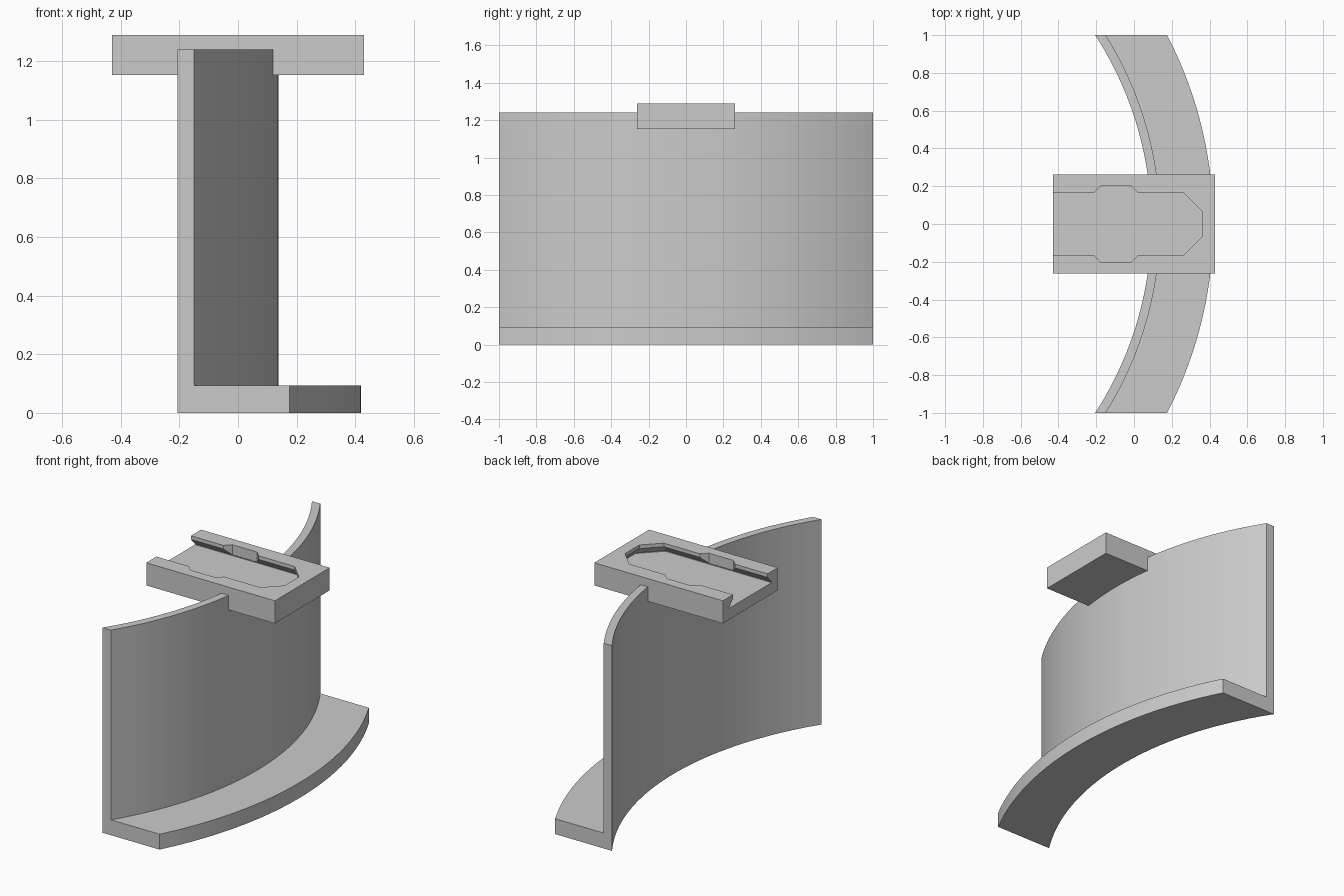
import bpy, bmesh, math

if "Cube" in bpy.data.objects:
    bpy.data.objects.remove(bpy.data.objects["Cube"])

grey = bpy.data.materials.new("light grey")
grey.diffuse_color = (0.6, 0.6, 0.6, 1)
grey.use_nodes = True
grey.node_tree.nodes["Principled BSDF"].inputs["Base Color"].default_value = grey.diffuse_color


def loft(name, rings):
    """Closed solid through a list of equal-length rings, capped at both ends."""
    bm = bmesh.new()
    loops = [[bm.verts.new(p) for p in ring] for ring in rings]
    n = len(loops[0])
    for a, b in zip(loops, loops[1:]):
        for i in range(n):
            j = (i + 1) % n
            bm.faces.new((a[i], a[j], b[j], b[i]))
    bm.faces.new(loops[0])
    bm.faces.new(loops[-1])
    bmesh.ops.recalc_face_normals(bm, faces=bm.faces)
    mesh = bpy.data.meshes.new(name)
    bm.to_mesh(mesh)
    bm.free()
    mesh.materials.append(grey)
    ob = bpy.data.objects.new(name, mesh)
    bpy.context.collection.objects.link(ob)
    return ob


# Curved wall with foot: L profile (radius, z) swept on concentric arcs,
# with its ends trimmed square at y = -1 and y = 1
CENTRE = -1.743
PROFILE = [(1.834, 0), (2.163, 0), (2.163, 0.093), (1.881, 0.093),
           (1.881, 1.24), (1.834, 1.24)]
SEGMENTS = 48
rings = []
for i in range(SEGMENTS + 1):
    y = -1 + 2 * i / SEGMENTS
    rings.append([(CENTRE + math.sqrt(r * r - y * y), y, z) for r, z in PROFILE])
stand = loft("curved_stand", rings)


def rect(x, y, z):
    return [(-x, -y, z), (x, -y, z), (x, y, z), (-x, y, z)]


def octagon(cx, a, z):
    t = a * math.tan(math.pi / 8)
    pts = [(a, -t), (a, t), (t, a), (-t, a), (-a, t), (-a, -t), (-t, -a), (t, -a)]
    return [(cx + x, y, z) for x, y in pts]


def slot(a, z):
    """Slot outline: open at the left end, half octagon at the right end."""
    t = a * math.tan(math.pi / 8)
    c = 0.195
    return [(-0.6, -a, z), (c + t, -a, z), (c + a, -t, z),
            (c + a, t, z), (c + t, a, z), (-0.6, a, z)]


# Mounting plate, undercut slot and wider entry opening
plate = loft("mounting_plate", [rect(0.43, 0.262, 1.153), rect(0.43, 0.262, 1.29)])
slot_cut = loft("slot_cutter", [slot(0.203, 1.222), slot(0.203, 1.226),
                                slot(0.165, 1.268), slot(0.165, 1.35)])
entry_cut = loft("entry_cutter", [octagon(-0.095, 0.2, 1.224),
                                  octagon(-0.095, 0.2, 1.34)])

# Join the plate to the stand, then cut the slot through both
bpy.context.view_layer.objects.active = stand
for tool, op in ((plate, 'UNION'), (slot_cut, 'DIFFERENCE'), (entry_cut, 'DIFFERENCE')):
    mod = stand.modifiers.new(tool.name, 'BOOLEAN')
    mod.operation = op
    mod.solver = 'EXACT'
    mod.object = tool
    bpy.ops.object.modifier_apply(modifier=mod.name)
    bpy.data.objects.remove(tool)
